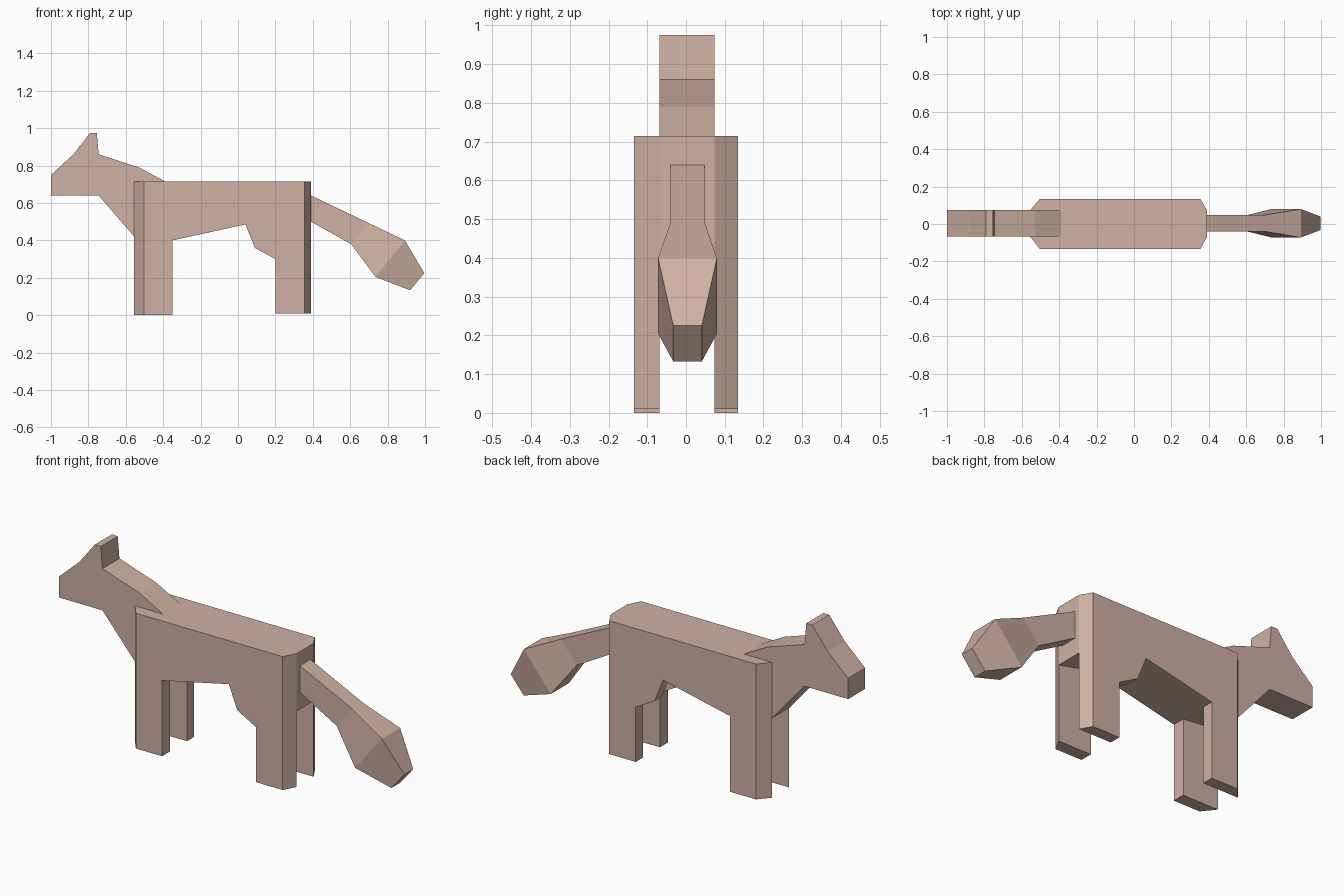
import bpy, bmesh

if "Cube" in bpy.data.objects:
    bpy.data.objects.remove(bpy.data.objects["Cube"])

Y0, Y1, SIDE = -0.068, 0.074, 0.134   # centre slab limits and flank half width

mat = bpy.data.materials.new("tan")
mat.diffuse_color = (0.62, 0.44, 0.36, 1)
mat.use_nodes = True
mat.node_tree.nodes["Principled BSDF"].inputs["Base Color"].default_value = mat.diffuse_color


def finish(bm, name):
    bmesh.ops.remove_doubles(bm, verts=bm.verts, dist=1e-5)
    bmesh.ops.recalc_face_normals(bm, faces=bm.faces)
    me = bpy.data.meshes.new(name)
    bm.to_mesh(me)
    bm.free()
    me.materials.append(mat)
    ob = bpy.data.objects.new(name, me)
    bpy.context.collection.objects.link(ob)


def loop(bm, pts):
    return [bm.verts.new(p) for p in pts]


def bridge(bm, a, b):
    n = len(a)
    for i in range(n):
        bm.faces.new((a[i], a[(i + 1) % n], b[(i + 1) % n], b[i]))


def loft(bm, sections):
    """Closed skin through equal-sized loops."""
    loops = [loop(bm, s) for s in sections]
    for a, b in zip(loops, loops[1:]):
        bridge(bm, a, b)
    bm.faces.new(loops[0])
    bm.faces.new(loops[-1])


# Body: centre slab plus two flanks with legs and bevelled ends
P = dict(A=(-.555, .715), B=(-.555, .42), C=(-.555, .0), D=(-.35, .0),
         E=(-.35, .40), F=(.04, .485), G=(.09, .36), H=(.20, .30),
         I=(.20, .01), J=(.39, .01), K=(.39, .41), L=(.39, .715))


def at(keys, y, lo=-9, hi=9):
    return [(min(max(P[k][0], lo), hi), y, P[k][1]) for k in keys]


bm = bmesh.new()
bridge(bm, loop(bm, at("ABEFKL", Y0)), loop(bm, at("ABEFKL", Y1)))
for inner, outer in ((Y0, -SIDE), (Y1, SIDE)):
    a = loop(bm, at("ABCDEFGHIJKL", inner))
    b = loop(bm, at("ABCDEFGHIJKL", outer, -.503, .355))
    bridge(bm, a, b)
    bm.faces.new(b)
    for wall in ("BCDE", "FGHIJK"):    # inner leg walls
        bm.faces.new(loop(bm, at(wall, inner)))
finish(bm, "body_and_legs")

# Head, ear and neck: one extruded profile
head = [(-1, .64), (-1, .75), (-.88, .86), (-.79, .975), (-.755, .975),
        (-.745, .86), (-.53, .79), (-.39, .715), (-.555, .42), (-.745, .64)]
bm = bmesh.new()
loft(bm, [[(x, y, z) for x, z in head] for y in (Y0, Y1)])
finish(bm, "head_and_neck")

# Tail: rectangular sections (top point, bottom point, half width)
tail = [((.39, .64), (.39, .50), .044), ((.70, .492), (.605, .38), .044),
        ((.892, .40), (.735, .205), .076), ((.996, .225), (.92, .133), .037)]
bm = bmesh.new()
loft(bm, [[(t[0], .004 - w, t[1]), (t[0], .004 + w, t[1]),
           (b[0], .004 + w, b[1]), (b[0], .004 - w, b[1])] for t, b, w in tail])
finish(bm, "tail")
